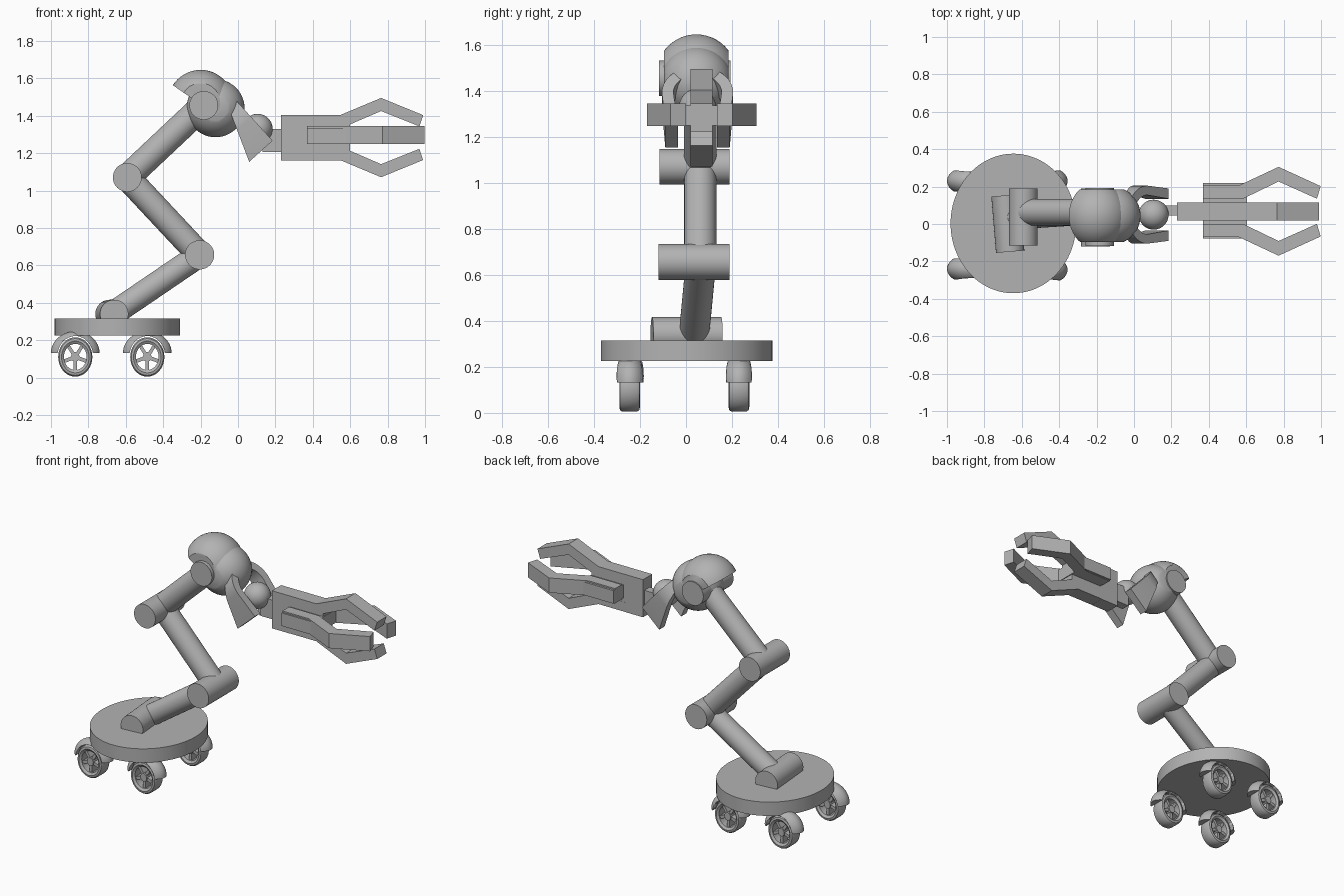
import bpy, bmesh
from math import pi, radians, sqrt, cos, sin
from mathutils import Vector, Matrix

old = bpy.data.objects.get("Cube")
if old:
    bpy.data.objects.remove(old)

grey = bpy.data.materials.new("matte_grey")
grey.use_nodes = True
COLOUR = (0.45, 0.45, 0.45, 1)
grey.diffuse_color = COLOUR
grey.node_tree.nodes["Principled BSDF"].inputs["Base Color"].default_value = COLOUR


def make(name, bm, loc=(0, 0, 0), smooth=True):
    bmesh.ops.recalc_face_normals(bm, faces=bm.faces)
    mesh = bpy.data.meshes.new(name)
    bm.to_mesh(mesh)
    bm.free()
    mesh.materials.append(grey)
    for p in mesh.polygons:
        p.use_smooth = smooth
    if smooth:
        mesh.set_sharp_from_angle(angle=radians(35))
    return place(name, mesh, loc)


def place(name, mesh, loc):
    ob = bpy.data.objects.new(name, mesh)
    ob.location = loc
    bpy.context.collection.objects.link(ob)
    return ob


def rod(name, a, b, r, segs=48):
    a, b = Vector(a), Vector(b)
    turn = (b - a).to_track_quat('Z', 'Y').to_matrix().to_4x4()
    bm = bmesh.new()
    bmesh.ops.create_cone(bm, cap_ends=True, segments=segs, radius1=r, radius2=r,
                          depth=(b - a).length, matrix=Matrix.Translation((a + b) / 2) @ turn)
    return make(name, bm)


def box(name, lo, hi):
    lo, hi = Vector(lo), Vector(hi)
    bm = bmesh.new()
    bmesh.ops.create_cube(bm, size=1, matrix=Matrix.Translation((lo + hi) / 2)
                          @ Matrix.Diagonal((*(hi - lo), 1)))
    return make(name, bm, smooth=False)


def cut_ball(name, centre, r, planes=()):
    """Sphere with each (point, normal) side sliced off and capped."""
    bm = bmesh.new()
    bmesh.ops.create_uvsphere(bm, u_segments=48, v_segments=24, radius=r)
    for point, normal in planes:
        res = bmesh.ops.bisect_plane(bm, geom=bm.verts[:] + bm.edges[:] + bm.faces[:],
                                     plane_co=point, plane_no=normal, clear_outer=True)
        rim = [e for e in res["geom_cut"] if isinstance(e, bmesh.types.BMEdge)]
        bmesh.ops.edgeloop_fill(bm, edges=rim)
    return make(name, bm, centre)


def prism(name, rings, smooth=False):
    """Solid between two matching closed outlines."""
    bm = bmesh.new()
    a, b = [[bm.verts.new(p) for p in ring] for ring in rings]
    bm.faces.new(a)
    bm.faces.new(b[::-1])
    for i in range(len(a)):
        j = (i + 1) % len(a)
        bm.faces.new((a[i], a[j], b[j], b[i]))
    return make(name, bm, smooth=smooth)


# Oval base platform
BASE_X, SQUASH = -0.645, 0.9
bm = bmesh.new()
bmesh.ops.create_cone(bm, cap_ends=True, segments=96, radius1=0.373, radius2=0.373, depth=0.09)
bmesh.ops.scale(bm, vec=(SQUASH, 1, 1), verts=bm.verts)
make("base_platform", bm, (BASE_X, 0.003, 0.27))

# Wheel: rounded tyre, hub and five spokes
bm = bmesh.new()
profile = [(0.07, -0.035), (0.085, -0.045), (0.098, -0.042), (0.105, -0.032),
           (0.105, 0.032), (0.098, 0.042), (0.085, 0.045), (0.07, 0.035)]
SEGS = 40
rings = []
for i in range(SEGS):
    t = 2 * pi * i / SEGS
    rings.append([bm.verts.new((r * cos(t), y, r * sin(t))) for r, y in profile])
for i in range(SEGS):
    p, q = rings[i], rings[(i + 1) % SEGS]
    for k in range(len(profile)):
        m = (k + 1) % len(profile)
        bm.faces.new((p[k], p[m], q[m], q[k]))
bmesh.ops.create_cone(bm, cap_ends=True, segments=20, radius1=0.026, radius2=0.026,
                      depth=0.07, matrix=Matrix.Rotation(pi / 2, 4, 'X'))
for i in range(5):
    bmesh.ops.create_cube(bm, size=1, matrix=Matrix.Rotation(2 * pi * i / 5 + pi / 2, 4, 'Y')
                          @ Matrix.Translation((0.048, 0, 0))
                          @ Matrix.Diagonal((0.055, 0.055, 0.02, 1)))
bmesh.ops.scale(bm, vec=(0.87, 1, 1), verts=bm.verts)
wheel = make("wheel_1", bm, (-0.87, -0.245, 0.11))

# Wheel cover: half ellipsoid with an arch cut through it
fender = cut_ball("wheel_cover_1", (0, 0, 0), 1, [((0, 0, 0), (0, 0, -1))])
fender.data.transform(Matrix.Diagonal((0.13, 0.08, 0.115, 1)))
cutter = rod("arch_cutter", (0, -0.2, -0.02), (0, 0.2, -0.02), 0.11)
cutter.data.transform(Matrix.Diagonal((0.87, 1, 1, 1)))
cutter.hide_render = True
mod = fender.modifiers.new("arch", 'BOOLEAN')
mod.operation, mod.object, mod.solver = 'DIFFERENCE', cutter, 'EXACT'
deps = bpy.context.evaluated_depsgraph_get()
arched = bpy.data.meshes.new_from_object(fender.evaluated_get(deps))
fender.modifiers.clear()
fender.data = arched
bpy.data.objects.remove(cutter)
fender.location = (-0.87, -0.24, 0.132)

spots = [(-0.87, 0.23), (-0.485, -0.245), (-0.485, 0.23)]
for n, (x, y) in enumerate(spots, 2):
    place(f"wheel_{n}", wheel.data, (x, y, 0.11))
    place(f"wheel_cover_{n}", fender.data, (x, y, 0.132))

# Arm joints and links
rod("base_joint", (-0.662, -0.148, 0.34), (-0.687, 0.153, 0.34), 0.076)
rod("lower_joint", (-0.205, -0.12, 0.656), (-0.205, 0.19, 0.656), 0.078)
rod("middle_joint", (-0.592, -0.115, 1.07), (-0.592, 0.19, 1.07), 0.077)
rod("upper_joint", (-0.183, -0.118, 1.455), (-0.183, 0.193, 1.455), 0.077)
rod("lower_link", (-0.67, 0.035, 0.34), (-0.205, 0.065, 0.656), 0.066)
rod("middle_link", (-0.205, 0.062, 0.656), (-0.592, 0.062, 1.07), 0.07)
rod("upper_link", (-0.592, 0.062, 1.07), (-0.183, 0.062, 1.455), 0.071)

# Shoulder dome over a ball, both with flat sides
sides = [((0, -0.14, 0), (0, -1, 0)), ((0, 0.14, 0), (0, 1, 0))]
DOME = Vector((-0.2, 0.045, 1.47))
cut_ball("shoulder_dome", DOME, 0.175, sides + [((0, 0, -0.01), (-0.57, 0, -0.82))])
cut_ball("shoulder_ball", (-0.12, 0.045, 1.44), 0.155, sides)

# Wrist fork: C-shaped outline swept across the tilted arm axis
along, across = Vector((0.67, 0, -0.74)), Vector((0.74, 0, 0.67))
START, END, STEPS = 0.24, 0.41, 24


def arc(r, squeeze):
    pts = [(START - r * sin(pi * i / STEPS), r * cos(pi * i / STEPS)) for i in range(STEPS + 1)]
    return [(END, squeeze)] + pts + [(END, -squeeze)]


outline = arc(0.155, 0.14) + arc(0.105, 0.085)[::-1]


def fork_point(u, y, n):
    return DOME + along * u + across * n + Vector((0, y + 0.005, 0))


def underside(u):
    return -0.02 + (END - u) * 0.39


prism("wrist_fork", [[fork_point(u, y, 0.149) for u, y in outline],
                     [fork_point(u, y, underside(u)) for u, y in outline]], smooth=True)

# Wrist ball, stub and palm
HY, HZ = 0.068, 1.283
cut_ball("wrist_ball", (0.105, 0.05, 1.33), 0.08)
box("wrist_stub", (0.13, 0.045, 1.205), (0.235, 0.1, 1.33))
box("palm", (0.23, 0.02, 1.16), (0.36, 0.115, 1.405))
box("hand_core_flat", (0.37, HY - 0.146, 1.25), (0.605, HY + 0.15, 1.335))
box("hand_core_upright", (0.36, 0.02, 1.163), (0.6, 0.115, 1.402))

# Four bent fingers: profile as (x, distance from the hand axis)
finger = [(0.36, 0.06), (0.36, 0.122), (0.55, 0.122), (0.765, 0.212), (0.99, 0.12),
          (0.97, 0.06), (0.765, 0.142), (0.575, 0.06)]
W = 0.048
for name, s in (("top_finger", 1), ("bottom_finger", -1)):
    prism(name, [[(x, HY + w, HZ + s * d) for x, d in finger] for w in (-W, W)])
for name, s in (("left_back_finger", 1), ("right_front_finger", -1)):
    prism(name, [[(x + 0.008, HY + s * d * 1.12, HZ + 0.013 + w) for x, d in finger]
                 for w in (-W, W)])
